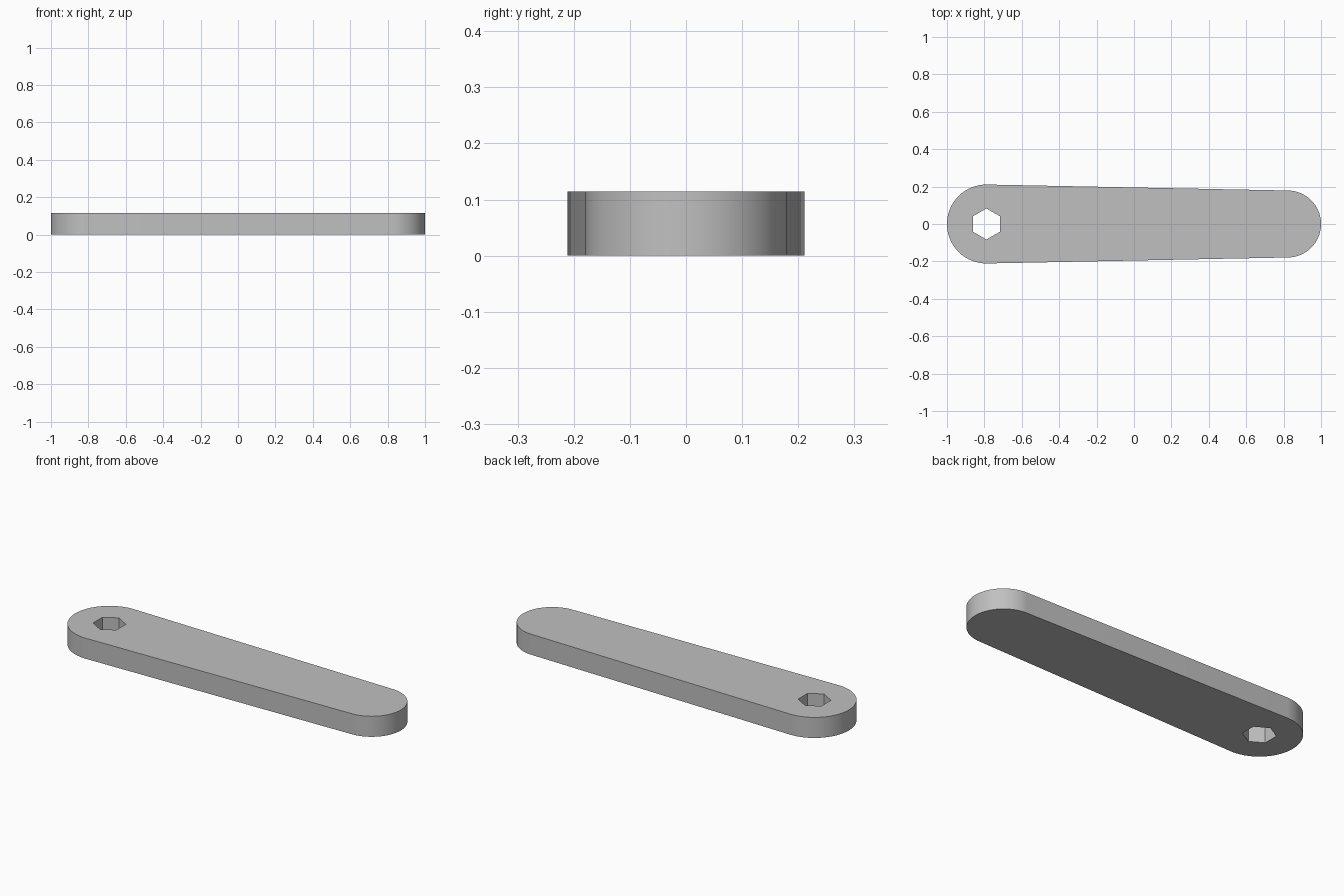
import bpy, bmesh
from math import sin, cos, pi, radians
from mathutils import Vector

cube = bpy.data.objects.get("Cube")
if cube:
    bpy.data.objects.remove(cube, do_unlink=True)

THICK = 0.114
BIG_R, SMALL_R, HEX_R = 0.211, 0.179, 0.083
BIG_X, SMALL_X = -1 + BIG_R, 1 - SMALL_R
ARC_STEPS = 48


def arc(cx, radius, start, sweep, steps):
    """Points along an arc centred on the x axis."""
    angles = [start + sweep * i / steps for i in range(steps + 1)]
    return [Vector((cx + radius * cos(a), radius * sin(a), 0)) for a in angles]


def add_loop(bm, points):
    verts = [bm.verts.new(p) for p in points]
    return [bm.edges.new((v, verts[i - 1])) for i, v in enumerate(verts)]


# Tapered outline with round ends, and the hexagonal hole
outline = arc(SMALL_X, SMALL_R, -pi / 2, pi, ARC_STEPS)
outline += arc(BIG_X, BIG_R, pi / 2, pi, ARC_STEPS)
hexagon = arc(BIG_X, HEX_R, pi / 2, 2 * pi, 6)[:-1]

bm = bmesh.new()
edges = add_loop(bm, outline) + add_loop(bm, hexagon)
bmesh.ops.triangle_fill(bm, use_beauty=True, edges=edges, normal=(0, 0, 1))

# Thicken the flat plate into a solid
result = bmesh.ops.extrude_face_region(bm, geom=bm.faces[:])
top = [g for g in result["geom"] if isinstance(g, bmesh.types.BMVert)]
bmesh.ops.translate(bm, verts=top, vec=(0, 0, THICK))
bmesh.ops.recalc_face_normals(bm, faces=bm.faces[:])

mesh = bpy.data.meshes.new("lever_arm")
bm.to_mesh(mesh)
bm.free()
arm = bpy.data.objects.new("lever_arm", mesh)
bpy.context.collection.objects.link(arm)

# Plain grey material
grey = bpy.data.materials.new("light_grey")
grey.use_nodes = True
colour = (0.53, 0.53, 0.53, 1)
grey.diffuse_color = colour
grey.node_tree.nodes["Principled BSDF"].inputs["Base Color"].default_value = colour
mesh.materials.append(grey)

# Smooth round ends, sharp rims and hole corners
bpy.ops.object.select_all(action="DESELECT")
arm.select_set(True)
bpy.context.view_layer.objects.active = arm
bpy.ops.object.shade_smooth_by_angle(angle=radians(30))
